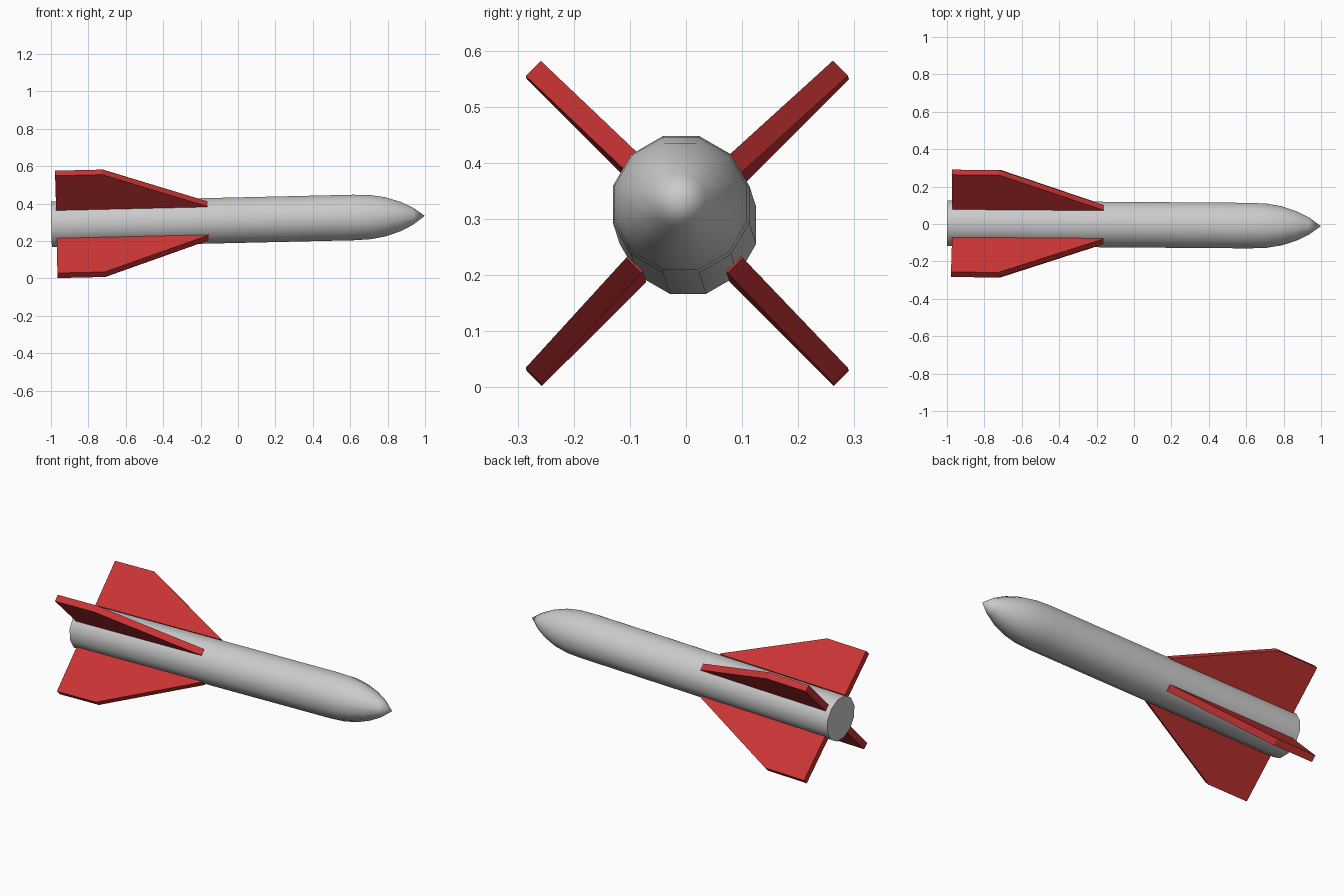
import bpy, bmesh, math
from mathutils import Matrix, Vector

if "Cube" in bpy.data.objects:
    bpy.data.objects.remove(bpy.data.objects["Cube"])

# The whole rocket lies along x, with a slight nose-up tilt
axis = Vector((1.0, -0.0075, 0.0232))
pose = Matrix.Translation((0.0, -0.004, 0.3115)) @ \
    Vector((1, 0, 0)).rotation_difference(axis).to_matrix().to_4x4()


def add_object(name, bm):
    bmesh.ops.recalc_face_normals(bm, faces=bm.faces)
    bm.transform(pose)
    mesh = bpy.data.meshes.new(name)
    bm.to_mesh(mesh)
    bm.free()
    obj = bpy.data.objects.new(name, mesh)
    bpy.context.collection.objects.link(obj)
    return obj


# Body: 12-sided tube with a curved pointed nose
SIDES = 12
profile = [(-0.998, 0.126), (0.62, 0.126), (0.71, 0.122), (0.79, 0.108),
           (0.87, 0.081), (0.935, 0.048)]
bm = bmesh.new()
rings = []
for x, r in profile:
    angles = [2 * math.pi * (i + 0.5) / SIDES for i in range(SIDES)]
    rings.append([bm.verts.new((x, r * math.cos(a), r * math.sin(a))) for a in angles])
tip = bm.verts.new((0.999, 0, 0))
bm.faces.new(rings[0])
for i in range(SIDES):
    j = (i + 1) % SIDES
    for a, b in zip(rings, rings[1:]):
        bm.faces.new((a[i], a[j], b[j], b[i]))
    bm.faces.new((rings[-1][i], rings[-1][j], tip))
body = add_object("body", bm)
bpy.context.view_layer.objects.active = body
body.select_set(True)
bpy.ops.object.shade_smooth_by_angle(angle=math.radians(45))
body.select_set(False)

# Fins: four flat plates in an X, roots resting on the body
red = bpy.data.materials.new("fin_red")
red.diffuse_color = (0.6, 0.035, 0.035, 1)
red.use_nodes = True
red.node_tree.nodes["Principled BSDF"].inputs["Base Color"].default_value = red.diffuse_color
outline = [(-0.97, 0.124), (-0.16, 0.124), (-0.16, 0.128), (-0.718, 0.387), (-0.97, 0.387)]
THICK = 0.038
for k in range(4):
    bm = bmesh.new()
    plate = bm.faces.new([bm.verts.new((x, -THICK / 2, r)) for x, r in outline])
    side = bmesh.ops.extrude_face_region(bm, geom=[plate])["geom"]
    moved = [v for v in side if isinstance(v, bmesh.types.BMVert)]
    bmesh.ops.translate(bm, verts=moved, vec=(0, THICK, 0))
    # extrude_face_region keeps the starting face, so the plate is closed
    bm.transform(Matrix.Rotation(math.radians(45 + 90 * k), 4, 'X'))
    fin = add_object(f"fin_{k + 1}", bm)
    fin.data.materials.append(red)
